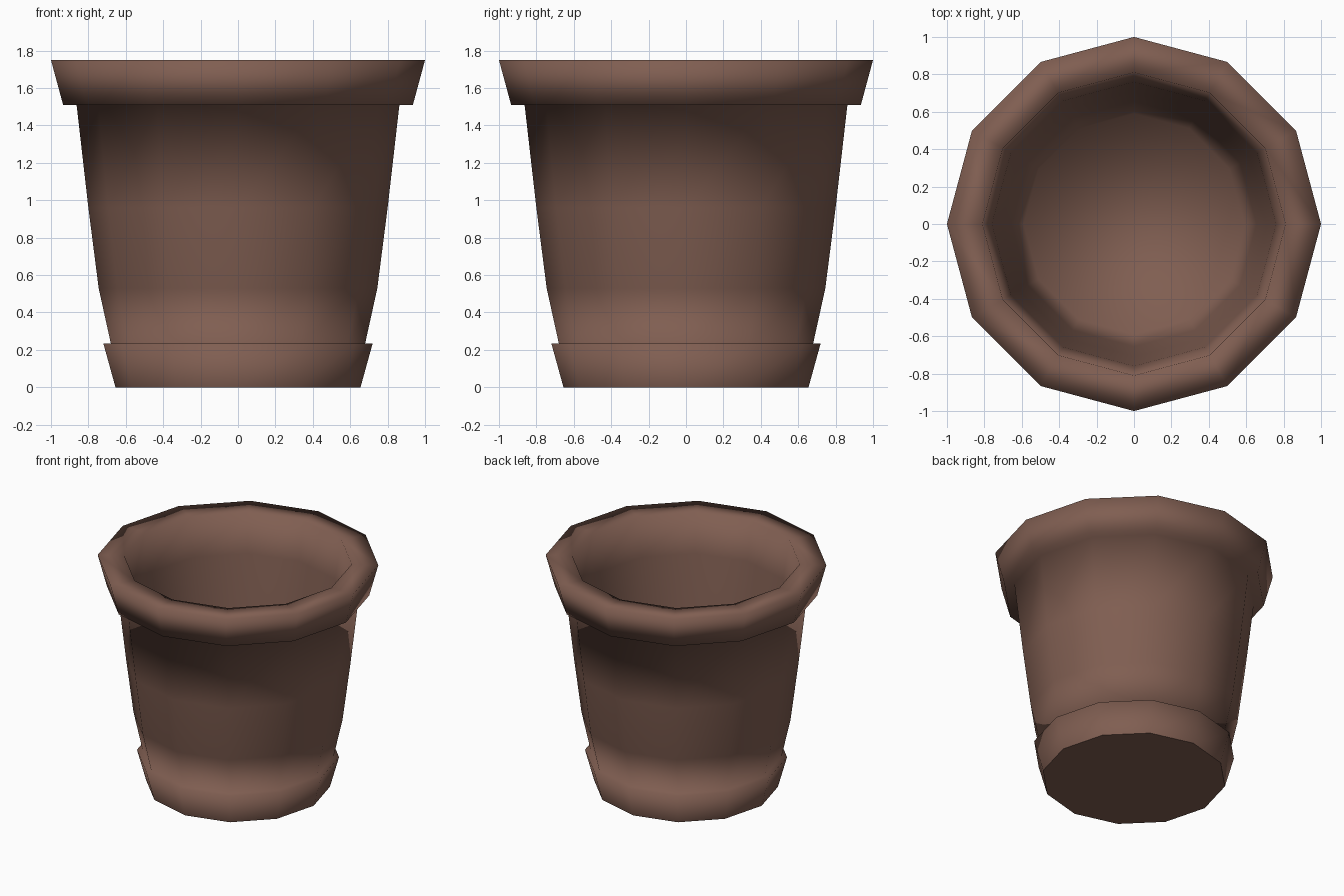
import bpy, bmesh, math

if "Cube" in bpy.data.objects:
    bpy.data.objects.remove(bpy.data.objects["Cube"])

SIDES = 12

# Terracotta brown
clay = bpy.data.materials.new("brown_clay")
clay.diffuse_color = (0.215, 0.112, 0.083, 1.0)
clay.use_nodes = True
clay.node_tree.nodes["Principled BSDF"].inputs["Base Color"].default_value = clay.diffuse_color

# Radius / height profile, from the foot up the outside and down the inside
profile = [
    (0.655, 0.0), (0.72, 0.235),                              # foot band
    (0.68, 0.235), (0.745, 0.53), (0.80, 0.96), (0.863, 1.51),  # tapered wall
    (0.935, 1.51), (1.0, 1.75),                               # rim band
    (0.81, 1.75),                                             # rim lip
    (0.76, 1.45), (0.71, 0.96), (0.655, 0.53), (0.59, 0.14),  # inner wall
]

bm = bmesh.new()
rings = []
for r, z in profile:
    rings.append([bm.verts.new((r * math.cos(2 * math.pi * i / SIDES),
                                r * math.sin(2 * math.pi * i / SIDES), z))
                  for i in range(SIDES)])

for low, high in zip(rings, rings[1:]):
    for i in range(SIDES):
        j = (i + 1) % SIDES
        bm.faces.new((low[i], low[j], high[j], high[i]))

# Inner floor and underside
bm.faces.new(rings[-1])
base = bm.faces.new(rings[0][::-1])
bmesh.ops.recalc_face_normals(bm, faces=bm.faces)

for f in bm.faces:
    f.smooth = True
# Crisp flat underside
base.smooth = False
for e in base.edges:
    e.smooth = False

mesh = bpy.data.meshes.new("plant_pot")
bm.to_mesh(mesh)
bm.free()
mesh.materials.append(clay)
pot = bpy.data.objects.new("plant_pot", mesh)
bpy.context.collection.objects.link(pot)
